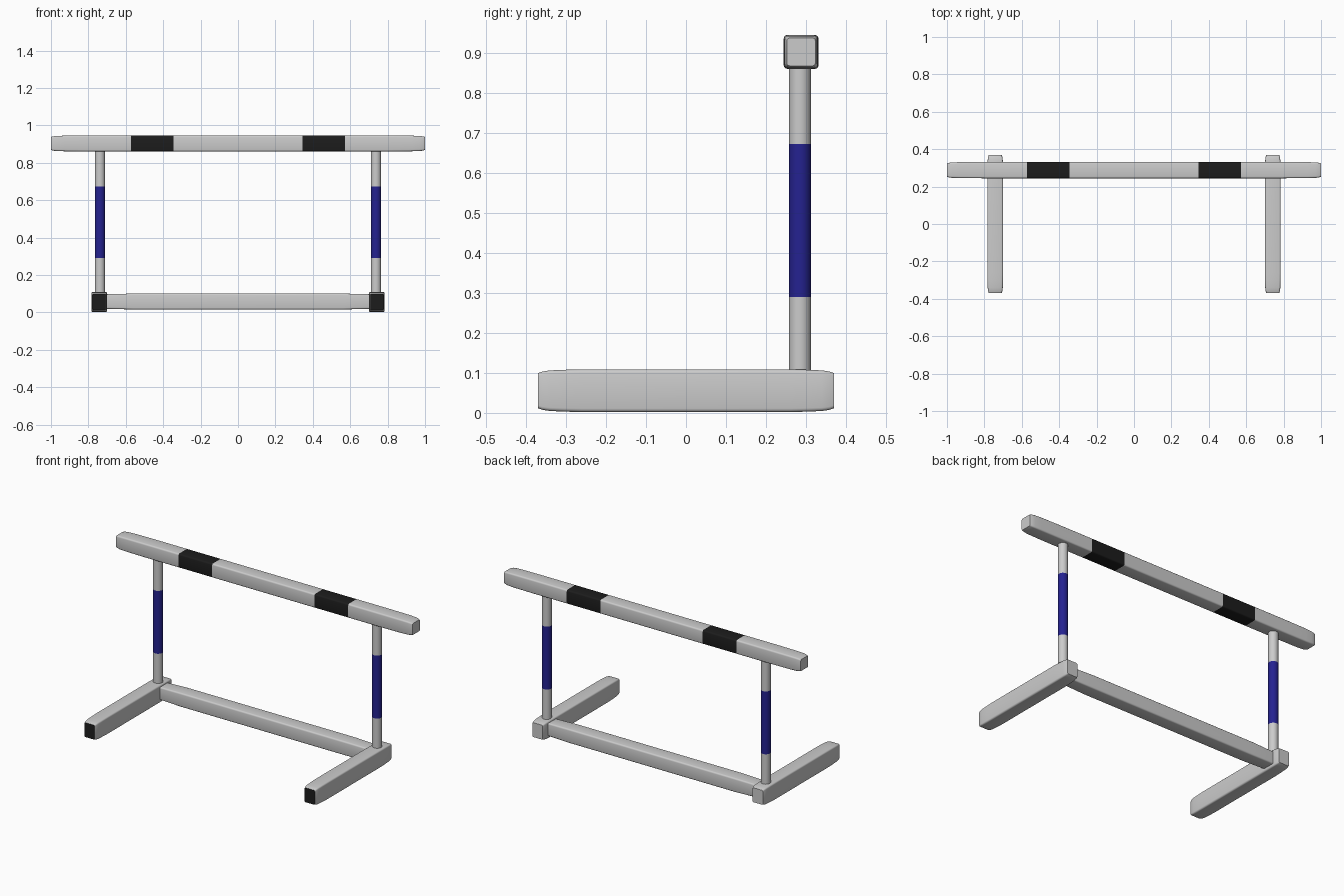
import bpy, bmesh, math
from mathutils import Vector

if "Cube" in bpy.data.objects:
    bpy.data.objects.remove(bpy.data.objects["Cube"])


def paint(name, color):
    m = bpy.data.materials.new(name)
    m.diffuse_color = color
    m.use_nodes = True
    m.node_tree.nodes["Principled BSDF"].inputs["Base Color"].default_value = m.diffuse_color
    return m


GREY = paint("grey", (0.6, 0.6, 0.6, 1))
BLACK = paint("black", (0.012, 0.012, 0.012, 1))
BLUE = paint("blue", (0.018, 0.016, 0.28, 1))


def rounded_rect(hu, hv, r, seg=3):
    pts = []
    for k, (su, sv) in enumerate([(1, 1), (-1, 1), (-1, -1), (1, -1)]):
        for i in range(seg + 1):
            a = math.pi / 2 * (k + i / seg)
            pts.append((su * (hu - r) + r * math.cos(a), sv * (hv - r) + r * math.sin(a)))
    return pts


def circle(r, n=32):
    return [(r * math.cos(2 * math.pi * i / n), r * math.sin(2 * math.pi * i / n)) for i in range(n)]


def loft(name, section, stations, axis, center, paints, start_paint=0):
    """Sweep a section along an axis; stations are (position, scale, paint of next span)."""
    d = Vector([axis == "x", axis == "y", axis == "z"])
    u = Vector((d.z, 0, 0)) + Vector((0, d.x, 0)) + Vector((0, 0, d.y))
    v = d.cross(u)
    bm = bmesh.new()
    rings = [[bm.verts.new(Vector(center) + d * t + (u * a + v * b) * s) for a, b in section]
             for t, s, _ in stations]
    n = len(section)
    for k in range(len(rings) - 1):
        for i in range(n):
            j = (i + 1) % n
            f = bm.faces.new((rings[k][i], rings[k][j], rings[k + 1][j], rings[k + 1][i]))
            f.material_index = stations[k][2]
    bm.faces.new(rings[0][::-1]).material_index = start_paint
    bm.faces.new(rings[-1])
    bmesh.ops.recalc_face_normals(bm, faces=bm.faces[:])
    me = bpy.data.meshes.new(name)
    bm.to_mesh(me)
    bm.free()
    for p in paints:
        me.materials.append(p)
    ob = bpy.data.objects.new(name, me)
    bpy.context.collection.objects.link(ob)
    bpy.ops.object.select_all(action="DESELECT")
    ob.select_set(True)
    bpy.context.view_layer.objects.active = ob
    bpy.ops.object.shade_smooth_by_angle(angle=math.radians(40))
    return ob


def soft_ends(half, inner=()):
    """Stations with gently tapered, rounded ends around the inner ones."""
    tip = [(half, 0.82), (half - 0.012, 0.9), (half - 0.03, 0.95), (half - 0.07, 0.98)]
    return ([(-p, s, 0) for p, s in tip] + list(inner) + [(p, s, 0) for p, s in tip[::-1]])


# Top crossbar with two black stripes
loft("crossbar", rounded_rect(0.0435, 0.0425, 0.009),
     soft_ends(1.0, [(-0.8, 1, 0), (-0.572, 1, 1), (-0.345, 1, 0),
                     (0.345, 1, 1), (0.572, 1, 0), (0.8, 1, 0)]),
     "x", (0, 0.288, 0.903), [GREY, BLACK])

# Lower bar joining the feet
loft("lower_bar", rounded_rect(0.0435, 0.0425, 0.009),
     [(-0.74, 0.86, 0), (-0.7, 0.92, 0), (-0.56, 1, 0), (0.56, 1, 0), (0.7, 0.92, 0), (0.74, 0.86, 0)],
     "x", (0, 0.288, 0.058), [GREY])

for side, sx in (("left", -1), ("right", 1)):
    # Foot with a black front end
    loft(side + "_foot", rounded_rect(0.0535, 0.0425, 0.009),
         soft_ends(0.37, [(-0.26, 1, 0), (0.26, 1, 0)]),
         "y", (sx * 0.742, 0, 0.0555), [GREY, BLACK], start_paint=1)
    # Upright with a blue band
    loft(side + "_post", circle(0.0275),
         [(0.08, 1, 0), (0.29, 1, 1), (0.673, 1, 0), (0.88, 1, 0)],
         "z", (sx * 0.738, 0.285, 0), [GREY, BLUE])
